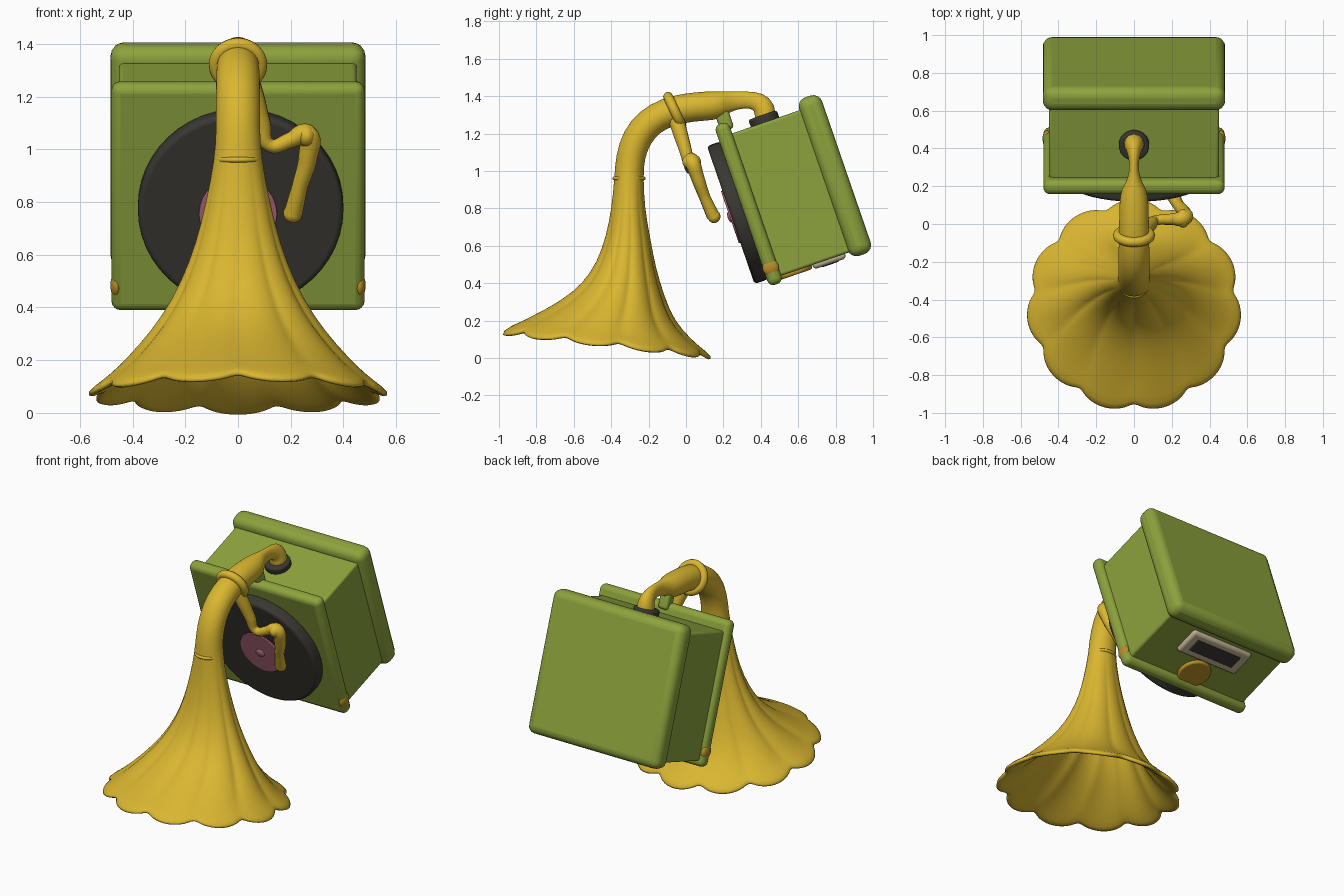
import bpy, bmesh, math
from math import sin, cos, radians, pi
from mathutils import Matrix, Vector

cube = bpy.data.objects.get("Cube")
if cube:
    bpy.data.objects.remove(cube, do_unlink=True)


def material(name, colour):
    m = bpy.data.materials.new(name)
    m.use_nodes = True
    m.diffuse_color = (*colour, 1)
    m.node_tree.nodes["Principled BSDF"].inputs["Base Color"].default_value = (*colour, 1)
    return m


green = material("olive green", (.265, .365, .046))
yellow = material("brass yellow", (.70, .47, .03))
dark = material("record black", (.042, .039, .032))
pink = material("label pink", (.42, .14, .20))
cream = material("cream", (.56, .47, .31))
orange = material("worn orange", (.48, .27, .02))

# The cabinet leans back: its parts are placed in a frame turned about x
TILT = Matrix.Rotation(radians(19), 4, 'X')


def finish(obj, name, mat, angle=40):
    obj.name = name
    obj.data.materials.append(mat)
    bpy.ops.object.select_all(action='DESELECT')
    obj.select_set(True)
    bpy.context.view_layer.objects.active = obj
    if obj.type == 'MESH':
        bpy.ops.object.shade_smooth_by_angle(angle=radians(angle))
    return obj


def bevel(obj, width):
    mod = obj.modifiers.new("round", 'BEVEL')
    mod.width, mod.segments = width, 4
    mod.limit_method = 'ANGLE'


def tilted_box(name, half_x, depth, height, round_width, mat):
    bpy.ops.mesh.primitive_cube_add(size=1)
    obj = bpy.context.object
    size = Vector((2 * half_x, depth[1] - depth[0], height[1] - height[0]))
    mid = Vector((0, sum(depth) / 2, sum(height) / 2))
    obj.data.transform(Matrix.Diagonal((*size, 1)))
    obj.matrix_world = TILT @ Matrix.Translation(mid)
    bevel(obj, round_width)
    return finish(obj, name, mat, 60)


def tilted_disc(name, centre, radius, depth, round_width, mat, facing_front):
    bpy.ops.mesh.primitive_cylinder_add(vertices=48, radius=radius, depth=depth)
    obj = bpy.context.object
    turn = Matrix.Rotation(pi / 2, 4, 'X') if facing_front else Matrix()
    obj.matrix_world = TILT @ Matrix.Translation(centre) @ turn
    bevel(obj, round_width)
    return finish(obj, name, mat)


def ball(name, centre, scale, mat, frame=Matrix()):
    bpy.ops.mesh.primitive_uv_sphere_add(segments=24, ring_count=12, radius=1)
    obj = bpy.context.object
    obj.matrix_world = frame @ Matrix.Translation(centre) @ Matrix.Diagonal((*scale, 1))
    return finish(obj, name, mat, 60)


# Cabinet
tilted_box("cabinet_body", .45, (.58, 1.05), (.25, 1.055), .015, green)
tilted_box("front_panel", .48, (.545, .625), (.215, 1.125), .034, green)
tilted_box("back_lid", .483, (1.005, 1.135), (.215, 1.11), .05, green)

# Record and label
tilted_disc("record", (.01, .515, .645), .39, .08, .02, dark, True)
tilted_disc("record_label", (0, .473, .635), .148, .012, .004, pink, True)
ball("record_spindle", (0, .467, .635), (.03, .012, .03), pink, TILT)

# Worn corners
for side, word in ((1, "left"), (-1, "right")):
    ball(word + "_worn_corner", (side * .462, .585, .31), (.0225, .044, .045), orange, TILT)

# Underside fittings
tilted_box("slot_frame", .23, (.80, .985), (.225, .27), .02, cream)
tilted_box("slot", .17, (.845, .94), (.221, .24), .004, dark)
tilted_disc("underside_button", (0, .69, .245), .105, .03, .012, orange, False)

# Horn socket on top of the cabinet, and the bracket beneath the horn
tilted_disc("horn_socket", (0, .81, 1.07), .08, .05, .012, dark, False)
tilted_box("horn_bracket", .035, (.57, .645), (1.08, 1.20), .02, green)

# Horn: rings of (y, z, half width, half depth, tilt, petal depth, petal droop)
rings = [
    (-.43, .105, .575, .57, -6.5, .085, .035),
    (-.42, .13, .52, .51, -7, .075, .02),
    (-.405, .165, .465, .44, -8, .065, .01),
    (-.37, .25, .375, .31, -10, .06, 0),
    (-.335, .365, .285, .22, -9, .06, 0),
    (-.32, .5, .213, .157, -6, .05, 0),
    (-.31, .64, .16, .12, -3, .04, 0),
    (-.31, .8, .12, .088, 0, .02, 0),
    (-.305, .97, .088, .077, 0, 0, 0),
    (-.30, 1.07, .083, .077, -8, 0, 0),
    (-.265, 1.18, .083, .08, -25, 0, 0),
    (-.195, 1.265, .083, .08, -45, 0, 0),
    (-.1, 1.315, .08, .08, -68, 0, 0),
    (0, 1.338, .078, .077, -82, 0, 0),
    (.1, 1.347, .078, .078, -88, 0, 0),
    (.19, 1.352, .068, .075, -92, 0, 0),
    (.235, 1.372, .03, .053, -92, 0, 0),
    (.32, 1.382, .022, .043, -95, 0, 0),
    (.385, 1.375, .036, .052, -118, 0, 0),
    (.425, 1.335, .052, .062, -155, 0, 0),
    (.425, 1.25, .058, .06, -195, 0, 0),
]
PETALS, STEPS = 11, 88
bm = bmesh.new()
loops = []
for y, z, rx, ry, tilt, petal, droop in rings:
    a, loop = radians(tilt), []
    for i in range(STEPS):
        t = 2 * pi * i / STEPS - pi / 2
        lobe = abs(sin(PETALS / 2 * (t + pi / 2))) ** .7
        grow = 1 + petal * (lobe - .85)
        loop.append(bm.verts.new((rx * grow * cos(t),
                                  y + ry * grow * sin(t) * cos(a),
                                  z + ry * grow * sin(t) * sin(a) - droop * lobe)))
    loops.append(loop)
for low, high in zip(loops, loops[1:]):
    for i in range(STEPS):
        j = (i + 1) % STEPS
        bm.faces.new((low[i], low[j], high[j], high[i]))
mesh = bpy.data.meshes.new("horn")
bm.to_mesh(mesh)
bm.free()
horn = bpy.data.objects.new("horn", mesh)
bpy.context.collection.objects.link(horn)
shell = horn.modifiers.new("shell", 'SOLIDIFY')
shell.thickness, shell.offset = .03, -1
smooth = horn.modifiers.new("smooth", 'SUBSURF')
smooth.levels = smooth.render_levels = 1
finish(horn, "horn", yellow, 80)


# Collars round the horn
def collar(name, centre, tilt, radius, thickness):
    bpy.ops.mesh.primitive_torus_add(major_segments=40, minor_segments=12,
                                     major_radius=radius, minor_radius=thickness,
                                     location=centre, rotation=(radians(tilt), 0, 0))
    return finish(bpy.context.object, name, yellow, 80)


collar("upper_collar", (0, -.06, 1.32), -65, .085, .026)
collar("lower_collar", (0, -.305, .96), 0, .079, .01)

# Tone arm: points of (x, y, z, thickness)
arm_points = [
    (.02, -.065, 1.32, .045), (.06, -.03, 1.2, .04), (.09, 0, 1.1, .034),
    (.12, .02, 1.015, .026), (.2, .025, 1.035, .03), (.26, .03, 1.055, .042),
    (.265, .06, .97, .036), (.235, .1, .86, .03), (.21, .145, .76, .035),
]
curve = bpy.data.curves.new("tone_arm", 'CURVE')
curve.dimensions = '3D'
curve.bevel_depth, curve.bevel_resolution = 1, 4
curve.use_fill_caps = True
spline = curve.splines.new('BEZIER')
spline.bezier_points.add(len(arm_points) - 1)
for point, (x, y, z, r) in zip(spline.bezier_points, arm_points):
    point.co, point.radius = (x, y, z), r
    point.handle_left_type = point.handle_right_type = 'AUTO'
spline.resolution_u = 6
arm = bpy.data.objects.new("tone_arm", curve)
bpy.context.collection.objects.link(arm)
finish(arm, "tone_arm", yellow)
ball("tone_arm_elbow", (.26, .03, 1.05), (.036, .05, .042), yellow)
ball("tone_arm_head", (.208, .15, .757), (.036, .034, .036), yellow)
